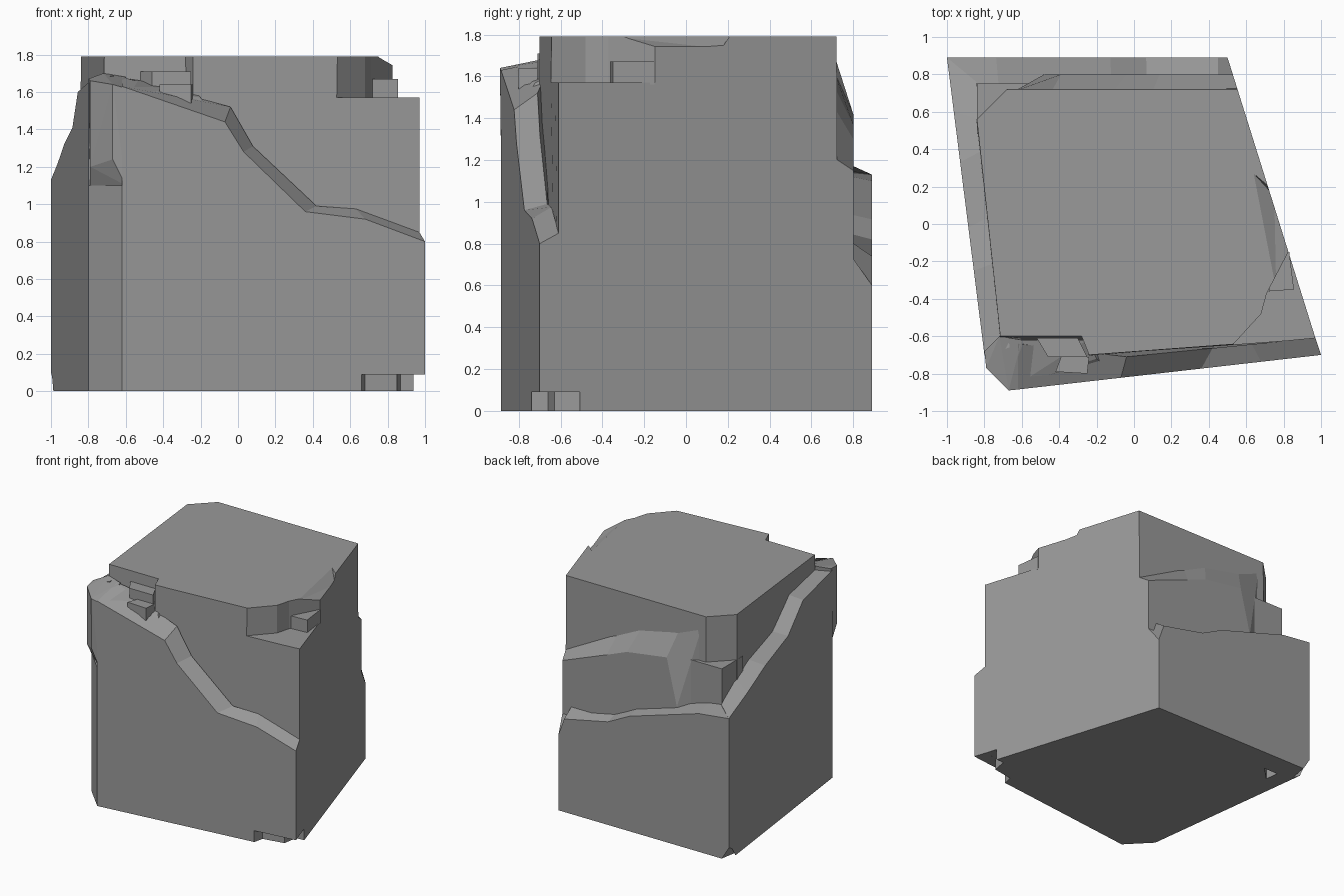
import bpy
import bmesh
from mathutils import Vector

cube = bpy.data.objects.get("Cube")
if cube:
    bpy.data.objects.remove(cube, do_unlink=True)

stone = bpy.data.materials.new("grey stone")
stone.use_nodes = True
GREY = (0.32, 0.32, 0.32, 1)
stone.diffuse_color = GREY
stone.node_tree.nodes["Principled BSDF"].inputs["Base Color"].default_value = GREY


def finish(name, bm):
    bmesh.ops.recalc_face_normals(bm, faces=bm.faces)
    mesh = bpy.data.meshes.new(name)
    bm.to_mesh(mesh)
    bm.free()
    mesh.materials.append(stone)
    obj = bpy.data.objects.new(name, mesh)
    bpy.context.collection.objects.link(obj)
    return obj


def loft(name, low, high):
    """Closed solid between two matching rings."""
    bm = bmesh.new()
    a = [bm.verts.new(p) for p in low]
    b = [bm.verts.new(p) for p in high]
    bm.faces.new(a)
    bm.faces.new(b)
    for i in range(len(a)):
        j = (i + 1) % len(a)
        bm.faces.new((a[i], a[j], b[j], b[i]))
    return finish(name, bm)


def prism(name, outline, bottom, top):
    return loft(name, [(x, y, bottom) for x, y in outline],
                [(x, y, top) for x, y in outline])


def slab(name, outer, inner):
    """Upright slab with a broken top edge, from outer crest to inner crest."""
    def ring(crest):
        first, last = Vector(crest[0]), Vector(crest[-1])
        return [(first.x, first.y, 0), *crest, (last.x, last.y, 0)]
    return loft(name, ring(outer), ring(inner))


def hull(name, points):
    bm = bmesh.new()
    for p in points:
        bm.verts.new(p)
    bmesh.ops.convex_hull(bm, input=bm.verts)
    return finish(name, bm)


def carve(cutter, *parts):
    """Subtract the cutter from the parts, then discard it."""
    cutter.hide_render = True
    for part in parts:
        mod = part.modifiers.new("carve", "BOOLEAN")
        mod.operation = "DIFFERENCE"
        mod.solver = "EXACT"
        mod.object = cutter
        graph = bpy.context.evaluated_depsgraph_get()
        mesh = bpy.data.meshes.new_from_object(part.evaluated_get(graph))
        part.modifiers.clear()
        part.data = mesh
    bpy.data.objects.remove(cutter, do_unlink=True)


def right_x(y):
    return 1 - 0.3145 * (y + 0.7)


def front_y(x):
    return -0.814 + 0.114 * x


def wall_y(x):
    return -0.64 if x < -0.3 else -0.706 + 0.1 * x


def left_x(y):
    return -1 + 0.126 * (0.89 - y)


# Tall core, leaning in slightly towards its flat top
foot = [(-.85, .56), (-.73, -.66), (-.26, -.66), (-.24, -.73),
        (.97, -.61), (right_x(.73), .73), (-.68, .73)]
crown = [(-.84, .56), (-.715, -.6), (-.28, -.6), (-.24, -.7),
         (.97, -.61), (right_x(.72), .72), (-.68, .72)]
core = loft("core_block", [(x, y, 0) for x, y in foot],
            [(x, y, 1.79) for x, y in crown])

# Front slab with the diagonal ledge
crest = [(-.62, 1.63), (-.07, 1.44), (.03, 1.28), (.36, .96), (.68, .92), (1, .8)]
back = [(-.62, 1.68), (-.04, 1.52), (.08, 1.31), (.42, .99), (.63, .975), (.97, .85)]
front = slab("front_slab", [(x, front_y(x), z) for x, z in crest],
             [(x, wall_y(x), z) for x, z in back])

# Sloped shelf left of the front ledge
hull("front_shelf", [(-.64, -.87, 1.63), (-.1, -.8, 1.45), (-.2, -.72, 1.57),
                     (-.25, -.62, 1.62), (-.72, -.62, 1.69), (-.62, -.7, 1.3)])

# Left slab rising to the front corner
crest = [(.89, 1.13), (.6, 1.22), (.33, 1.32), (-.02, 1.41), (-.25, 1.6), (-.7, 1.65)]
back = [(.76, 1.15), (.56, 1.28), (.4, 1.37), (.05, 1.45), (-.2, 1.64), (-.66, 1.69)]
left = slab("left_slab", [(left_x(y), y, z) for y, z in crest],
            [(left_x(y) + .14, y, z) for y, z in back])

# Lower back slab
crest = [(.5, .6), (.45, .74), (.065, .82), (-.126, .916), (-.737, 1.1), (-1, 1.13)]
back = [(right_x(.7), .87), (.45, .87), (.07, .87), (-.12, .96), (-.72, 1.14), (-.86, 1.16)]
rear = slab("lower_back_slab", [(x, .89, z) for x, z in crest],
            [(x, .7, z) for x, z in back])

# Upper back slab, broken along its top
crest = [(right_x(.8), 1.15), (.137, 1.3), (-.04, 1.37), (-.39, 1.42), (-.48, 1.05)]
back = [(right_x(.71), 1.21), (.1, 1.45), (-.11, 1.55), (-.44, 1.62), (-.64, 1.7)]
slab("upper_back_slab", [(x, .8, z) for x, z in crest],
     [(x, .71, z) for x, z in back])

# Wedge block on the back left corner
hull("back_corner_block", [(x, y, z) for z in (1.08, 1.43)
                           for x, y in ((-.84, .75), (-.5, .75), (-.6, .55), (-.84, .48))])

# Chamfered front left corner in two stages
prism("lower_corner", [(left_x(-.7), -.7), (-.62, front_y(-.62)), (-.58, -.5), (-.72, -.5)], 0, 1.1)
hull("upper_corner", [(-.79, -.7, 1.08), (-.6, front_y(-.6), 1.1), (-.67, -.885, 1.24),
                      (-.79, -.77, 1.2), (-.79, -.77, 1.66), (-.67, -.89, 1.64),
                      (-.6, front_y(-.6), 1.62), (-.6, -.62, 1.68), (-.72, -.6, 1.7),
                      (-.8, -.68, 1.67), (-.6, -.6, 1.1)])

# Small loose blocks
prism("shelf_block_upper", [(-.52, -.61), (-.3, -.61), (-.25, -.71), (-.46, -.71)], 1.56, 1.71)
prism("shelf_block_lower", [(-.39, -.71), (-.24, -.71), (-.25, -.8), (-.42, -.79)], 1.54, 1.64)

# Notch in the top front right corner
carve(prism("notch_cutter", [(.52, -.655), (.68, -.48), (.71, -.37), (.83, -.14),
                             (1.2, -.14), (1.2, -.9), (.52, -.9)], 1.57, 2), core)
prism("notch_block", [(.72, -.36), (.855, -.35), (.83, -.15), (.78, -.15)], 1.56, 1.67)

# Chipped top right edge
carve(hull("edge_cutter", [(.76, -.35, 1.79), (.64, .27, 1.79), (.9, -.35, 1.74),
                           (.75, .15, 1.735), (.9, -.35, 1.9), (.7, .27, 1.9),
                           (.76, -.35, 1.9), (.64, .27, 1.9)]), core)

# Broken base corners
chip = [(.62, -.9), (.68, -.66), (.85, -.63), (.87, -.51), (1.2, -.5), (1.2, -.9)]
carve(prism("base_cutter", chip, -.1, .09), front, core)
carve(hull("corner_cutter", [(-1.01, .9, .12), (-.93, .9, -.01), (-.96, .72, -.01),
                             (-1.1, 1, -.1)]), left, rear)
